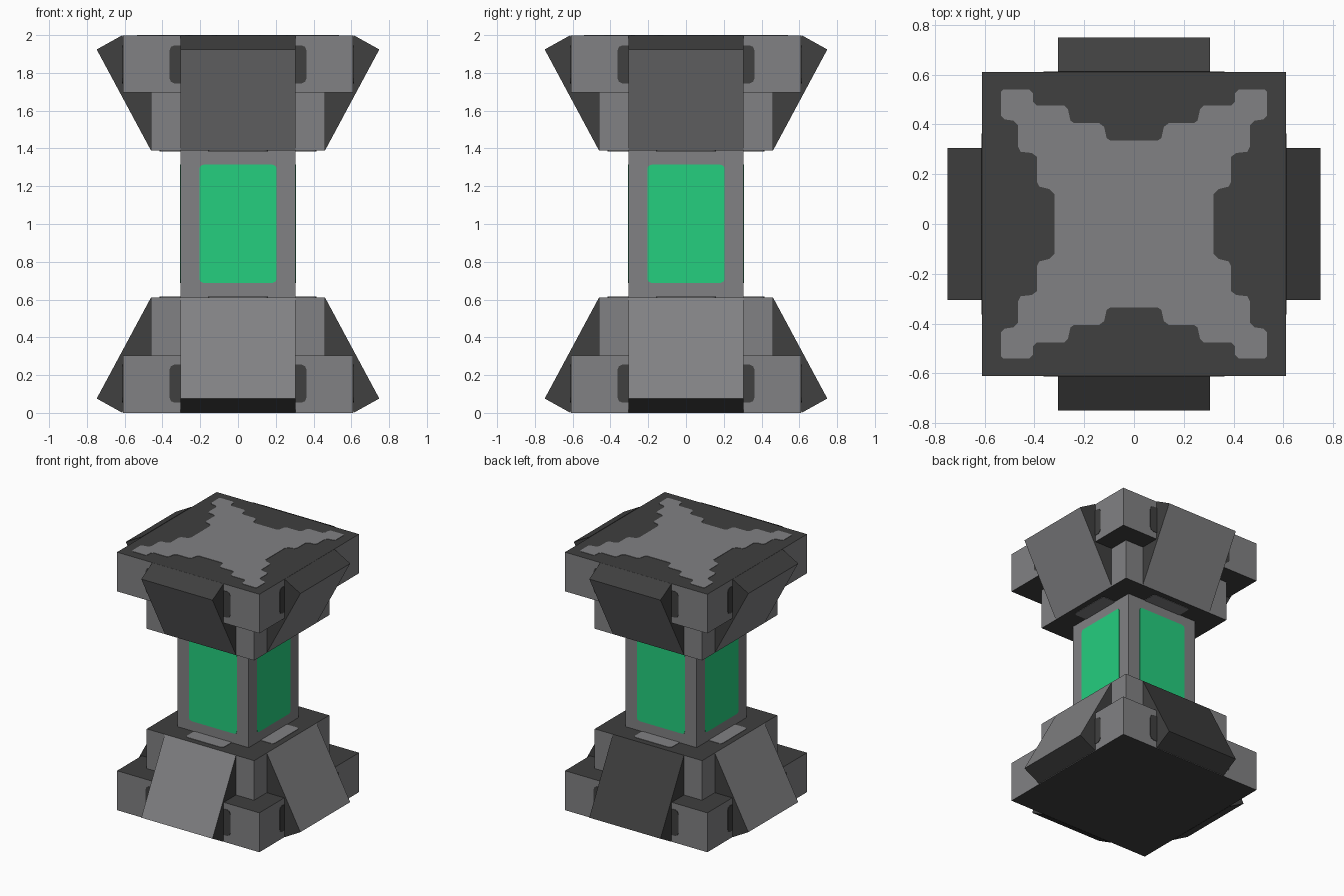
import bpy, bmesh, math
from mathutils import Matrix, Vector

if "Cube" in bpy.data.objects:
    bpy.data.objects.remove(bpy.data.objects["Cube"])


def material(name, rgb):
    m = bpy.data.materials.new(name)
    m.diffuse_color = (*rgb, 1)
    m.use_nodes = True
    m.node_tree.nodes["Principled BSDF"].inputs["Base Color"].default_value = m.diffuse_color
    return m


LIGHT = material("light grey", (0.22, 0.22, 0.228))
DARK = material("dark grey", (0.05, 0.05, 0.05))
GREEN = material("green", (0.018, 0.62, 0.21))
FLIP = Matrix.Translation((0, 0, 2)) @ Matrix.Scale(-1, 4, (0, 0, 1))


def finish(name, bm, mats, rule=None, matrix=None):
    if matrix:
        bm.transform(matrix)
    bmesh.ops.recalc_face_normals(bm, faces=bm.faces[:])
    bm.normal_update()
    if rule:
        for f in bm.faces:
            f.material_index = rule(f)
    me = bpy.data.meshes.new(name)
    bm.to_mesh(me)
    bm.free()
    for m in mats:
        me.materials.append(m)
    ob = bpy.data.objects.new(name, me)
    bpy.context.collection.objects.link(ob)
    return ob


def prism(points, offset):
    """Polygon of 3D points extruded along offset."""
    bm = bmesh.new()
    face = bm.faces.new([bm.verts.new(p) for p in points])
    ext = bmesh.ops.extrude_face_region(bm, geom=[face])
    verts = [v for v in ext["geom"] if isinstance(v, bmesh.types.BMVert)]
    bmesh.ops.translate(bm, verts=verts, vec=Vector(offset))
    if not any(len(f.verts) == len(points) and f is face for f in bm.faces):
        bm.faces.new([v for v in bm.verts if v not in verts])
    return bm


def block(name, half, z0, z1):
    """Square block: light sides, dark top and bottom."""
    bm = bmesh.new()
    bmesh.ops.create_cube(bm, size=1)
    bm.transform(Matrix.Translation((0, 0, (z0 + z1) / 2)) @ Matrix.Diagonal((2 * half, 2 * half, z1 - z0, 1)))
    return finish(name, bm, [LIGHT, DARK], lambda f: int(abs(f.normal.z) > 0.5))


def rounded(u0, u1, v0, v1, r):
    pts = []
    for cu, cv, a0 in ((u1 - r, v1 - r, 0), (u0 + r, v1 - r, 90), (u0 + r, v0 + r, 180), (u1 - r, v0 + r, 270)):
        for a in (0, 45, 90):
            t = math.radians(a0 + a)
            pts.append((cu + r * math.cos(t), cv + r * math.sin(t)))
    return pts


def side_plate(name, mat, turn, dist, rect, r):
    """Thin rounded plate on one of the four sides."""
    pts = [(u, -dist + 0.002, v) for u, v in rounded(*rect, r)]
    finish(name, prism(pts, (0, -0.005, 0)), [mat], matrix=turn)


# stacked body
block("foot_block", 0.61, 0, 0.305)
block("lower_tier", 0.46, 0.305, 0.612)
block("column", 0.305, 0.6, 1.4)
block("upper_tier", 0.46, 1.388, 1.695)
block("head_block", 0.61, 1.695, 1.998)

fin_profile = [(0.46, 0.612), (0.748, 0.076), (0.613, 0.001), (0.325, 0.537)]

for i in range(4):
    turn = Matrix.Rotation(math.radians(90 * i), 4, "Z")
    # glowing window on the column
    side_plate("window", GREEN, turn, 0.305, (-0.205, 0.205, 0.688, 1.314), 0.022)
    for flip, label in ((Matrix.Identity(4), "lower"), (FLIP, "upper")):
        m = turn @ flip
        # slanted buttress: light outer face, dark edges
        bm = prism([(-0.305, -d, z) for d, z in fin_profile], (0.61, 0, 0))
        outward = (m.to_3x3() @ Vector((0, -0.88, 0.47))).normalized()
        finish(label + "_buttress", bm, [LIGHT, DARK],
               lambda f: int(f.normal.dot(outward) < 0.9), m)
        # dark recess mark behind the buttress
        side_plate(label + "_recess", DARK, m, 0.61, (-0.363, 0.363, 0.054, 0.256), 0.028)
        # light strip on the tier beside the column
        pts = [(u, v, 0.61) for u, v in rounded(-0.16, 0.16, -0.415, -0.29, 0.02)]
        finish(label + "_tier_strip", prism(pts, (0, 0, 0.005)), [LIGHT], matrix=m)

# stepped star on the top, one quarter mirrored round
quarter = [(0.32, 0.12), (0.34, 0.14), (0.38, 0.15), (0.39, 0.17), (0.39, 0.27), (0.41, 0.285),
           (0.455, 0.29), (0.465, 0.31), (0.465, 0.395), (0.485, 0.415), (0.52, 0.42), (0.535, 0.435),
           (0.535, 0.53), (0.525, 0.54), (0.42, 0.54), (0.405, 0.525), (0.405, 0.49), (0.39, 0.475),
           (0.28, 0.475), (0.265, 0.46), (0.255, 0.415), (0.24, 0.405), (0.14, 0.405), (0.12, 0.39),
           (0.11, 0.345), (0.095, 0.335)]
half = quarter + [(-x, y) for x, y in reversed(quarter)]
star = half + [(x, -y) for x, y in reversed(half)]
finish("top_star", prism([(x, y, 1.996) for x, y in star], (0, 0, 0.005)), [LIGHT])
